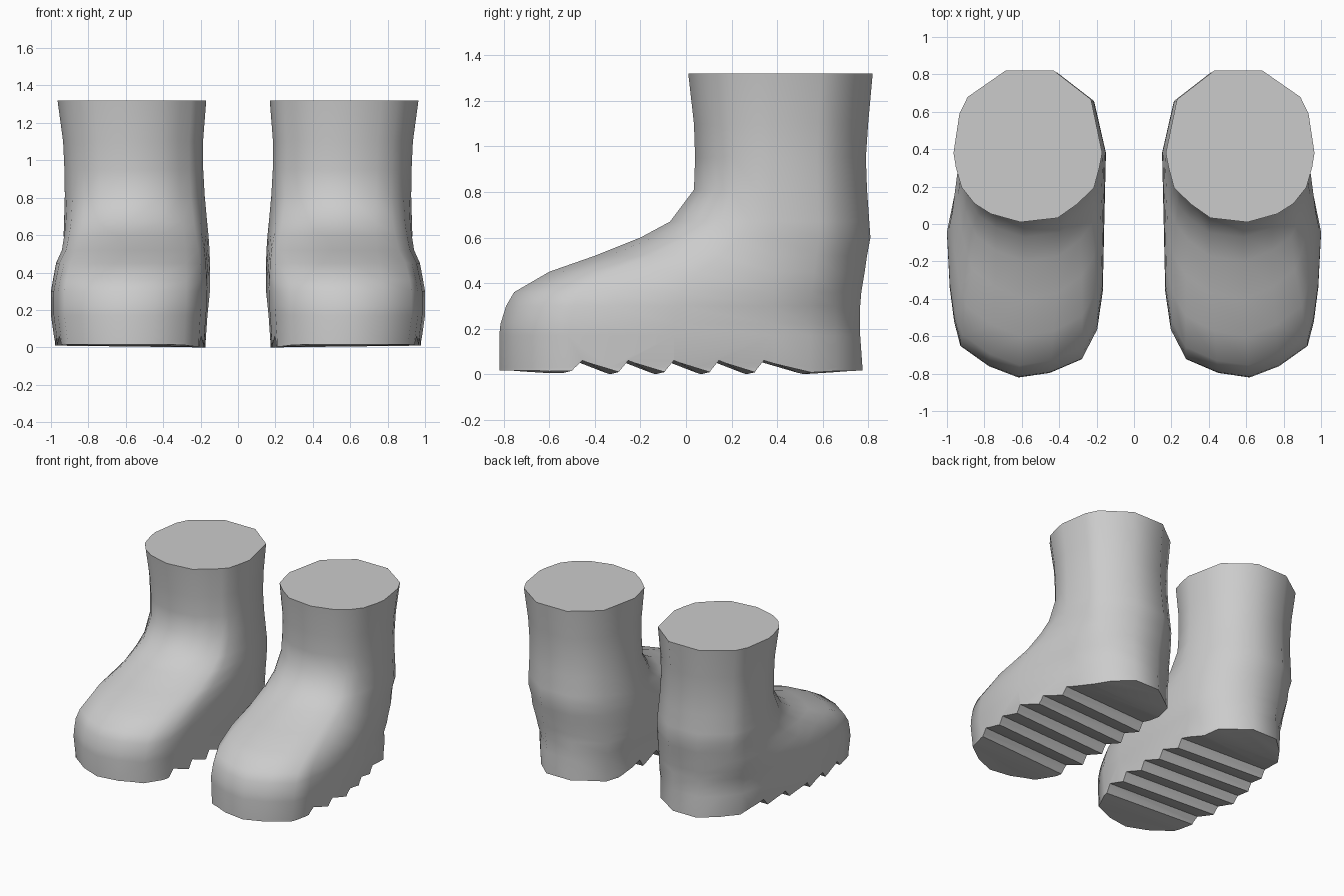
import bpy, bmesh, math

if "Cube" in bpy.data.objects:
    bpy.data.objects.remove(bpy.data.objects["Cube"])

grey = bpy.data.materials.new("boot grey")
grey.diffuse_color = (0.6, 0.6, 0.6, 1)
grey.use_nodes = True
grey.node_tree.nodes["Principled BSDF"].inputs["Base Color"].default_value = grey.diffuse_color

# Unit outlines (x outward, y back), matched point by point
SHAFT = [(.3, 1), (.81, .68), (.92, .48), (1, 0), (.97, -.2), (.89, -.5),
         (.8, -.62), (.72, -.73), (.5, -.88), (.1, -1), (-.4, -.94), (-.65, -.75),
         (-.8, -.6), (-.89, -.5), (-.96, -.22), (-1, 0), (-.85, .65), (-.35, 1)]
FOOT = [(.15, 1), (.45, .72), (.66, .42), (.76, 0), (1, -.36), (.965, -.6),
        (.91, -.75), (.83, -.86), (.47, -.95), (.1, -1), (-.3, -.98), (-.7, -.92),
        (-.89, -.79), (-.96, -.62), (-.98, -.3), (-.95, 0), (-.84, .64), (-.35, 1)]
MID_Y = 0.38

# z, front y, back y, inner x, outer x, foot blend, outer heel blend, inner heel blend
RINGS = [(-.05, -.82, .775, .165, .98, 1, 1, .5),
         (.03, -.82, .775, .165, .98, 1, 1, .55),
         (.17, -.82, .765, .155, 1.0, 1, 1, 1),
         (.22, -.815, .765, .15, 1.0, 1, 1.05, .6),
         (.30, -.79, .765, .15, 1.0, 1, .85, 0),
         (.36, -.755, .77, .15, .99, .97, .7, 0),
         (.45, -.60, .785, .15, .975, .82, .45, 0),
         (.52, -.40, .795, .152, .947, .55, .25, 0),
         (.60, -.20, .81, .158, .937, .3, .05, 0),
         (.67, -.07, .805, .165, .93, .15, 0, 0),
         (.81, .035, .795, .178, .926, 0, 0, 0),
         (.95, .04, .79, .186, .928, 0, 0, 0),
         (1.10, .035, .80, .187, .935, 0, 0, 0),
         (1.32, .01, .82, .17, .965, 0, 0, 0)]


def make_object(name, bm):
    bmesh.ops.recalc_face_normals(bm, faces=bm.faces)
    mesh = bpy.data.meshes.new(name)
    bm.to_mesh(mesh)
    bm.free()
    ob = bpy.data.objects.new(name, mesh)
    bpy.context.collection.objects.link(ob)
    mesh.materials.append(grey)
    return ob


def loft(rings):
    bm = bmesh.new()
    loops = [[bm.verts.new(p) for p in ring] for ring in rings]
    for a, b in zip(loops, loops[1:]):
        for i in range(len(a)):
            j = (i + 1) % len(a)
            bm.faces.new((a[i], a[j], b[j], b[i]))
    bm.faces.new(loops[0])
    bm.faces.new(loops[-1])
    return bm


def boot_ring(side, z, front, back, inner, outer, foot, heel_out, heel_in):
    cx, half = (inner + outer) / 2, (outer - inner) / 2
    points = []
    for (sx, sy), (fx, fy) in zip(SHAFT, FOOT):
        k = foot if sy < 0 else heel_out if sx > 0 else heel_in
        u, v = sx + (fx - sx) * k, sy + (fy - sy) * k
        y = MID_Y + v * ((back - MID_Y) if v > 0 else (MID_Y - front))
        points.append((side * (cx + half * u), y, z))
    return points


def tread_profile(x):
    """Sawtooth tread as (y, z), slightly skewed and raised towards the outer side."""
    tip = (x - .2) * .012
    skew = (x - .95) * .05
    pts = [(-1, .015), (-.82, .015), (-.6, .004 + tip), (-.5 + skew, .006 + tip)]
    for i in range(5):
        y = -.455 + .2 * i + skew
        pts += [(y, .06), (y + (.16 if i < 4 else .21), tip)]
    return pts + [(.8, .016), (1, .016), (1, -.3), (-1, -.3)]


for side, label in ((1, "right"), (-1, "left")):
    boot = make_object(label + "_boot", loft([boot_ring(side, *r) for r in RINGS]))
    cut_bm = loft([[(side * x, y, z) for y, z in tread_profile(x)] for x in (.05, 1.15)])
    bmesh.ops.triangulate(cut_bm, faces=cut_bm.faces)
    cutter = make_object("tread_cutter", cut_bm)
    cutter.hide_render = True

    # Cut the tread into the sole
    mod = boot.modifiers.new("tread", 'BOOLEAN')
    mod.operation = 'DIFFERENCE'
    mod.solver = 'EXACT'
    mod.object = cutter
    bpy.ops.object.select_all(action='DESELECT')
    boot.select_set(True)
    bpy.context.view_layer.objects.active = boot
    bpy.ops.object.modifier_apply(modifier=mod.name)
    bpy.data.objects.remove(cutter)
    bpy.ops.object.shade_smooth_by_angle(angle=math.radians(45))
